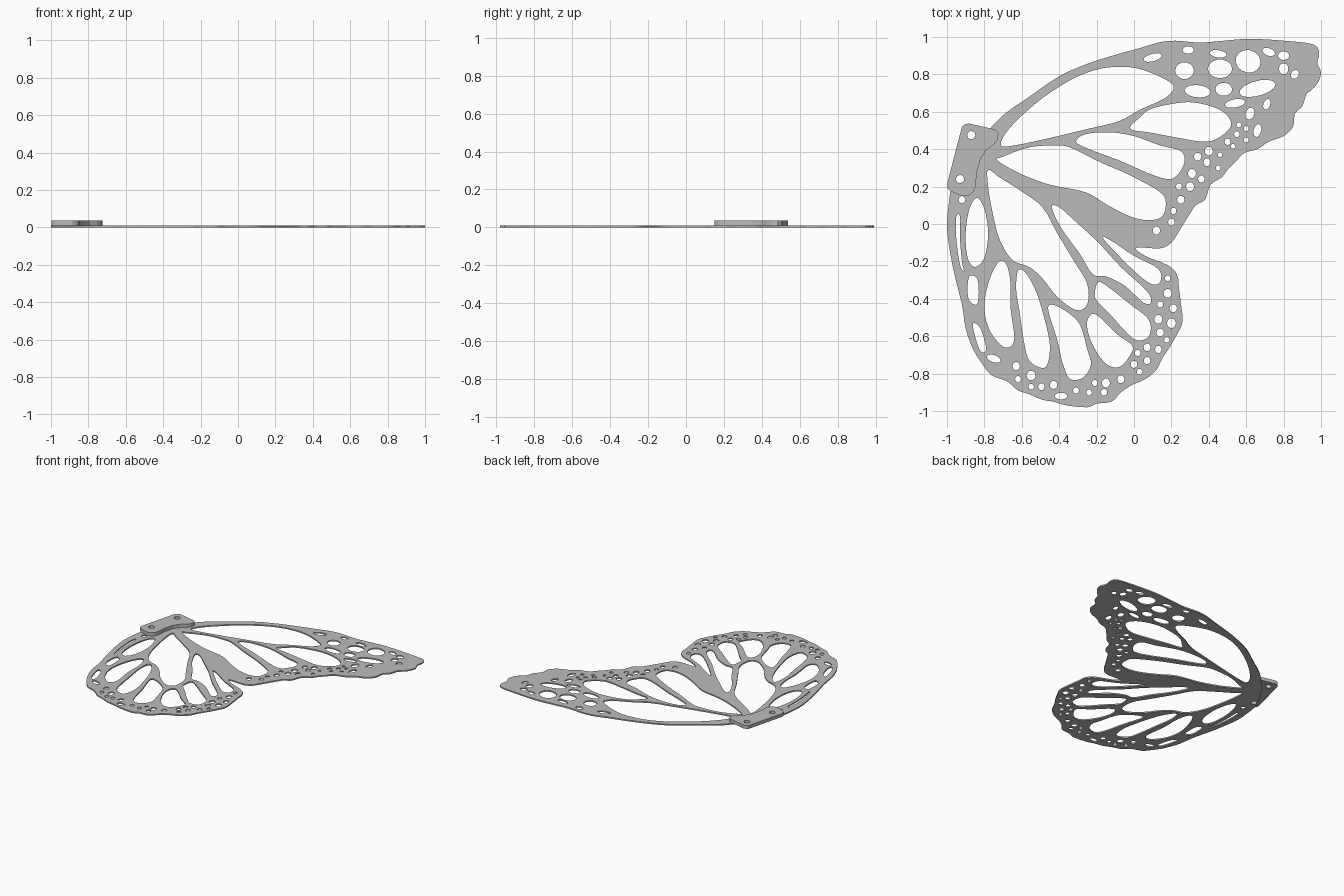
import bpy, bmesh, math
from mathutils import Vector

if "Cube" in bpy.data.objects:
    bpy.data.objects.remove(bpy.data.objects["Cube"])

# All plan coordinates are in hundredths of a unit
WING_T = 0.01
TAB_TOP = 0.037

grey = bpy.data.materials.new("light_grey")
grey.diffuse_color = (0.5, 0.5, 0.5, 1)
grey.use_nodes = True
grey.node_tree.nodes["Principled BSDF"].inputs["Base Color"].default_value = grey.diffuse_color


def smooth_loop(points, steps=4):
    """Closed Catmull-Rom loop through the given points."""
    p = [Vector(q) for q in points]
    n, out = len(p), []
    for i in range(n):
        a, b, c, d = p[i - 1], p[i], p[(i + 1) % n], p[(i + 2) % n]
        for k in range(steps):
            t = k / steps
            out.append(0.5 * (2 * b + (c - a) * t + (2 * a - 5 * b + 4 * c - d) * t * t
                              + (3 * b - a - 3 * c + d) * t ** 3))
    return out


def ellipse(x, y, rx, ry, deg=0, n=14):
    ca, sa = math.cos(math.radians(deg)), math.sin(math.radians(deg))
    ring = [(rx * math.cos(2 * math.pi * i / n), ry * math.sin(2 * math.pi * i / n))
            for i in range(n)]
    return [Vector((x + u * ca - v * sa, y + u * sa + v * ca)) for u, v in ring]


def plate(name, loops, z0, z1):
    """Flat plate; the first loop is the outline, the others are holes."""
    cu = bpy.data.curves.new(name, 'CURVE')
    cu.dimensions, cu.fill_mode, cu.extrude = '2D', 'BOTH', (z1 - z0) / 2
    for loop in loops:
        s = cu.splines.new('POLY')
        s.points.add(len(loop) - 1)
        for pt, q in zip(s.points, loop):
            pt.co = (q[0] / 100, q[1] / 100, 0, 1)
        s.use_cyclic_u = True
    tmp = bpy.data.objects.new(name + "_curve", cu)
    bpy.context.collection.objects.link(tmp)
    dg = bpy.context.evaluated_depsgraph_get()
    me = bpy.data.meshes.new_from_object(tmp.evaluated_get(dg))
    bpy.data.objects.remove(tmp)
    bm = bmesh.new()
    bm.from_mesh(me)
    bmesh.ops.remove_doubles(bm, verts=bm.verts, dist=1e-5)
    bmesh.ops.recalc_face_normals(bm, faces=bm.faces)
    for f in bm.faces:
        f.smooth = False
        f.material_index = 0
    bm.to_mesh(me)
    bm.free()
    me.name = name
    me.materials.clear()
    me.materials.append(grey)
    ob = bpy.data.objects.new(name, me)
    ob.location.z = (z0 + z1) / 2
    bpy.context.collection.objects.link(ob)
    return ob


# Outline: leading edge, scalloped forewing margin, scalloped hindwing margin, inner edge
leading = [(-77, 51), (-69, 59), (-56, 68), (-40, 79), (-24, 86), (-8, 91), (3, 94), (13, 97),
           (22, 98), (35, 97), (48, 98), (62, 99), (80, 98), (96, 96)]
fore_margin = [(99, 91), (98, 86), (100, 81), (98, 75), (94, 71), (92, 69), (90, 63), (86, 59),
               (85, 52), (80, 47), (72, 44), (66, 40), (59, 38), (54, 33), (50, 29), (47, 25),
               (41, 21), (38, 13), (33, 10), (29, 4), (24, -4), (20, -10), (14, -13), (2, -12.5)]
hind_margin = [(2, -14.5), (8, -18), (18, -22), (23, -27), (24, -34), (25, -42), (26, -52),
               (23, -59), (19, -66), (15, -72), (12, -78), (6, -83), (-1, -86), (-7, -90),
               (-12, -95), (-20, -96), (-25, -98), (-36, -97), (-43, -95), (-49, -94),
               (-56, -91), (-62, -89), (-68, -84), (-76, -81), (-81, -75), (-86, -67)]
inner = [(-90, -56), (-92, -43), (-96, -27), (-99, -11), (-100, 0), (-99, 11), (-98, 18),
         (-96, 24), (-88, 38), (-82, 46)]
loops = [smooth_loop(leading + fore_margin + hind_margin + inner, 3)]


def cell(*pts):
    loops.append(smooth_loop(pts))


# Forewing cells
cell((-71, 42), (-69, 48), (-61, 57), (-48, 68), (-32, 78), (-18, 83), (-5, 84), (6, 82), (19, 76),
     (21, 72), (16, 67), (3, 61), (-8, 55), (-24, 51), (-45, 46), (-64, 42))
cell((-2, 52), (2, 56), (8, 61), (19, 64), (32, 65), (46, 61), (52, 54), (48, 48), (39, 44),
     (24, 46), (8, 49), (0, 50))
cell((-31, 44), (-26, 48), (-13, 49), (0, 47), (14, 42), (25, 39), (27, 33), (23, 26), (18, 24),
     (8, 27), (-8, 34), (-24, 40))
cell((-73, 34), (-70, 36), (-56, 41), (-40, 42), (-32, 40), (-18, 33), (-2, 26), (14, 17),
     (17, 11), (15, 4), (8, 2), (-2, 4), (-14, 10), (-26, 17), (-45, 21), (-61, 27))

# Hindwing cells, from the base round the fan
cell((-78, 29), (-78, 20), (-76, 8), (-73, -5), (-69, -14), (-64, -20), (-56, -23), (-49, -29),
     (-41, -39), (-31, -46), (-25, -43), (-25, -32), (-32, -20), (-41, -5), (-49, 9), (-61, 18),
     (-72, 25))
cell((-44, 9), (-40, 9), (-32, 2), (-19, -10), (-7, -23), (7, -36), (9, -42), (5, -42), (-5, -33),
     (-15, -28), (-22, -27), (-29, -16), (-39, -2))
cell((-17, -7), (-12, -9), (0, -17), (13, -24), (14, -31), (9, -32), (0, -25), (-10, -15))
cell((-21, -38), (-19, -31), (-12, -35), (-2, -43), (7, -50), (9, -56), (7, -61), (1, -62),
     (-5, -57), (-13, -48), (-19, -42))
cell((-25, -52), (-22, -48), (-17, -51), (-9, -59), (-1, -65), (-2, -70), (-7, -76), (-13, -76),
     (-19, -70), (-24, -60))
cell((-46, -45), (-41, -44), (-32, -50), (-28, -56), (-25, -67), (-23, -75), (-27, -82),
     (-34, -83), (-38, -75), (-41, -62))
cell((-62, -25), (-58, -26), (-52, -37), (-47, -54), (-45, -65), (-46, -74), (-49, -77),
     (-56, -73), (-59, -62), (-61, -48), (-63, -35))
cell((-72, -20), (-68, -22), (-66, -32), (-66, -45), (-64, -61), (-67, -66), (-72, -64),
     (-78, -55), (-80, -43), (-77, -29))
cell((-84, 14), (-80, 8), (-78, -5), (-80, -18), (-85, -23), (-89, -18), (-90, -5), (-88, 8))
cell((-95, 4), (-93, 4), (-93, -8), (-92, -20), (-91, -25), (-93, -22), (-95, -8))
cell((-88, -28), (-84, -29), (-83, -36), (-84, -43), (-88, -41), (-89, -35))
cell((-86, -53), (-82, -56), (-79, -67), (-82, -68), (-85, -60))

# Large oval spots near the forewing tip: x, y, radii, turn
for spot in [(10, 89, 5, 2, 15), (29, 93, 3, 2, 0), (45, 91, 4.5, 2, -8), (72, 92, 3.5, 2, -20),
             (80, 90, 3, 2.3, 0), (80, 83, 2.5, 3, 0), (86, 80, 2.5, 2, 60), (27, 82, 5, 4.5, 0),
             (46, 83, 6.5, 5, 0), (61, 87, 6.8, 6, -20), (34, 71, 7, 3.3, -5),
             (48, 72, 4.5, 3.5, 0), (66, 72.5, 10, 4, 15), (54, 64.5, 5.5, 2.2, 10),
             (71, 64, 1.8, 3, -20), (62, 59, 2.3, 3.3, -20), (66, 50, 2, 3.5, -15),
             (-75, -72, 3.8, 1.9, -20), (-39, -92, 3.4, 1.8, 0)]:
    loops.append(ellipse(*spot))

# Small spots along the margins: x, y, radius
fore_spots = [(56, 53, 1.3), (60, 51, 1.3), (55, 48, 1.5), (60, 45, 1.3), (50, 44, 1.6),
              (53, 41.5, 1.2), (40, 39, 2.2), (46, 37, 1.2), (34, 36, 2), (39, 33, 1.9),
              (31, 27, 2.2), (36, 24, 1.8), (45, 30, 1.3), (30, 20, 2.2), (24, 20, 1.6),
              (25, 13, 2), (21, 7, 1.6), (20, 1, 1.8), (12, -3.5, 2)]
hind_spots = [(18, -29, 1.5), (18, -37, 2.2), (14, -43, 1.6), (21, -45, 2), (13, -51, 2.2),
              (20, -53, 2.4), (14, -58, 2), (17.5, -62, 1.4), (13, -67, 1.8), (7, -66, 1.9),
              (2, -69, 1.6), (7, -73, 1.8), (0, -75, 1.8), (3, -79, 1.5), (-7, -83, 2)]
tail_spots = [(-15, -85, 2.2), (-21, -85, 1.5), (-16, -90, 1.7), (-24, -90, 1.5), (-31, -89, 1.6),
              (-43, -86, 2), (-49.5, -87, 1.7), (-55, -81, 2.4), (-55, -87, 1.5), (-63, -76, 2),
              (-62, -83, 1.6), (-92, 13, 1.8)]
for x, y, r in fore_spots + hind_spots + tail_spots:
    loops.append(ellipse(x, y, r, r * 1.1, 0, 10))

# Lower screw hole continues through the wing
lower_hole = ellipse(-93, 24, 2.2, 2.2)
loops.append(lower_hole)
plate("wing", loops, 0, WING_T)

# Raised mounting tab with two screw holes
tab = [(-90, 53.5), (-88, 53.7), (-74, 50.5), (-72.5, 48.5), (-73, 45), (-75, 42.5), (-79, 39.5),
       (-82, 35), (-84, 28), (-84.7, 20), (-86, 17), (-88.5, 15.2), (-92, 15), (-98, 17.5),
       (-99.7, 19), (-99.8, 22), (-92, 52)]
plate("mounting_tab", [tab, ellipse(-87, 47.5, 2.2, 2.2), lower_hole], WING_T, TAB_TOP)
